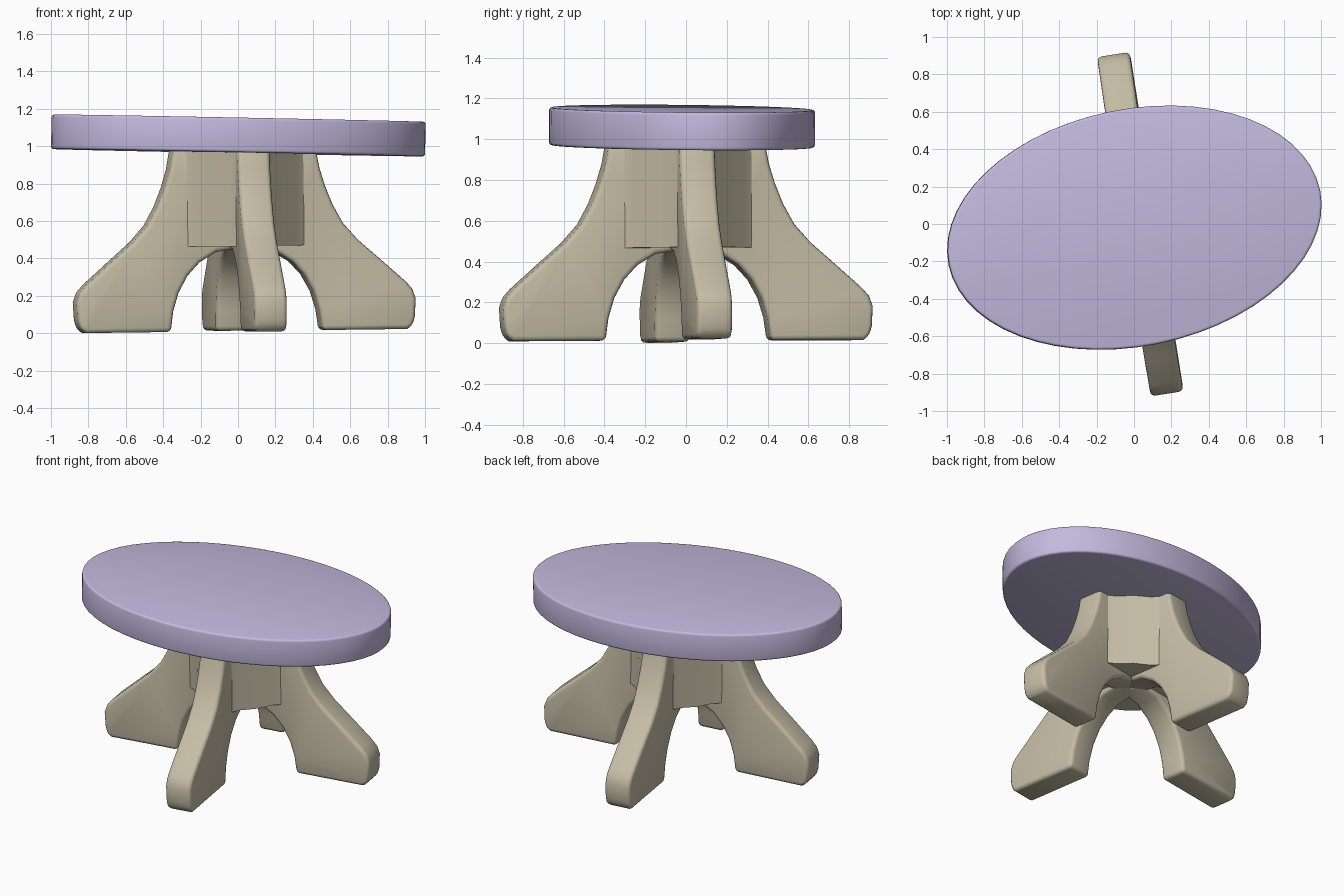
import bpy, bmesh, math
from mathutils import Matrix, Vector

cube = bpy.data.objects.get("Cube")
if cube:
    bpy.data.objects.remove(cube)


def make_material(name, color):
    mat = bpy.data.materials.new(name)
    mat.use_nodes = True
    mat.diffuse_color = (*color, 1)
    for node in mat.node_tree.nodes:
        if node.type == 'BSDF_PRINCIPLED':
            node.inputs["Base Color"].default_value = (*color, 1)
            node.inputs["Roughness"].default_value = 0.8
    return mat


def prism(name, outline, extrusion, bevel, matrix, mat):
    """Extrude a closed outline, round its hard edges and place it."""
    bm = bmesh.new()
    face = bm.faces.new([bm.verts.new(p) for p in outline])
    grown = bmesh.ops.extrude_face_region(bm, geom=[face])["geom"]
    bmesh.ops.translate(bm, vec=extrusion,
                        verts=[g for g in grown if isinstance(g, bmesh.types.BMVert)])
    bmesh.ops.recalc_face_normals(bm, faces=bm.faces)
    hard = [e for e in bm.edges if e.calc_face_angle(0) > math.radians(40)]
    if bevel:
        bmesh.ops.bevel(bm, geom=hard, offset=bevel, segments=3,
                        profile=0.5, affect='EDGES', clamp_overlap=True)
    mesh = bpy.data.meshes.new(name)
    bm.to_mesh(mesh)
    bm.free()
    mesh.materials.append(mat)
    obj = bpy.data.objects.new(name, mesh)
    bpy.context.collection.objects.link(obj)
    obj.matrix_world = matrix
    return obj


def turn(angle, axis):
    return Matrix.Rotation(angle, 4, axis)


lavender = make_material("lavender", (0.54, 0.49, 0.73))
beige = make_material("beige", (0.56, 0.51, 0.38))
parts = []

# Oval tabletop, turned and tilted slightly
oval = [(1.012 * math.cos(t), 0.634 * math.sin(t), 0)
        for t in (math.tau * i / 56 for i in range(56))]
top_place = (Matrix.Translation((0, -0.02, 0.965)) @ turn(0.019, 'Y')
             @ turn(-0.005, 'X') @ turn(math.radians(11.3), 'Z'))
parts.append(prism("tabletop", oval, Vector((0, 0, 0.185)), 0.014, top_place, lavender))

# Base frame shared by the legs and hub
base = (Matrix.Translation((0.035, 0, 0.012)) @ turn(-0.012, 'Y')
        @ turn(0.005, 'X') @ turn(math.radians(9), 'Z'))

# Four arched legs: profile as (distance from centre, height)
profile = [(0, 0.98), (0.385, 0.98), (0.405, 0.87), (0.435, 0.77), (0.475, 0.67),
           (0.53, 0.57), (0.61, 0.48), (0.73, 0.375), (0.865, 0.255), (0.9, 0.215),
           (0.918, 0.165), (0.913, 0.07), (0.9, 0.02), (0.87, 0), (0.41, 0),
           (0.395, 0.11), (0.365, 0.21), (0.315, 0.3), (0.25, 0.37),
           (0.16, 0.425), (0, 0.45)]
half_width = 0.088
outline = [(r, -half_width, z) for r, z in profile]
for i, name in enumerate(("left_leg", "back_leg", "right_leg", "front_leg")):
    parts.append(prism(name, outline, Vector((0, 2 * half_width, 0)), 0.024,
                       base @ turn(i * math.pi / 2, 'Z'), beige))

# Central hub with hollowed diagonal walls between the legs
quarter = [(0.34, 0.07), (0.27, 0.12), (0.205, 0.205), (0.12, 0.27), (0.07, 0.34)]
hub = []
for i in range(4):
    spin = turn(i * math.pi / 2, 'Z')
    hub += [spin @ Vector((x, y, 0.455)) for x, y in quarter]
parts.append(prism("hub", hub, Vector((0, 0, 0.525)), 0, base, beige))

bpy.ops.object.select_all(action='DESELECT')
for obj in parts:
    obj.select_set(True)
bpy.context.view_layer.objects.active = parts[0]
bpy.ops.object.shade_smooth_by_angle(angle=math.radians(40))
